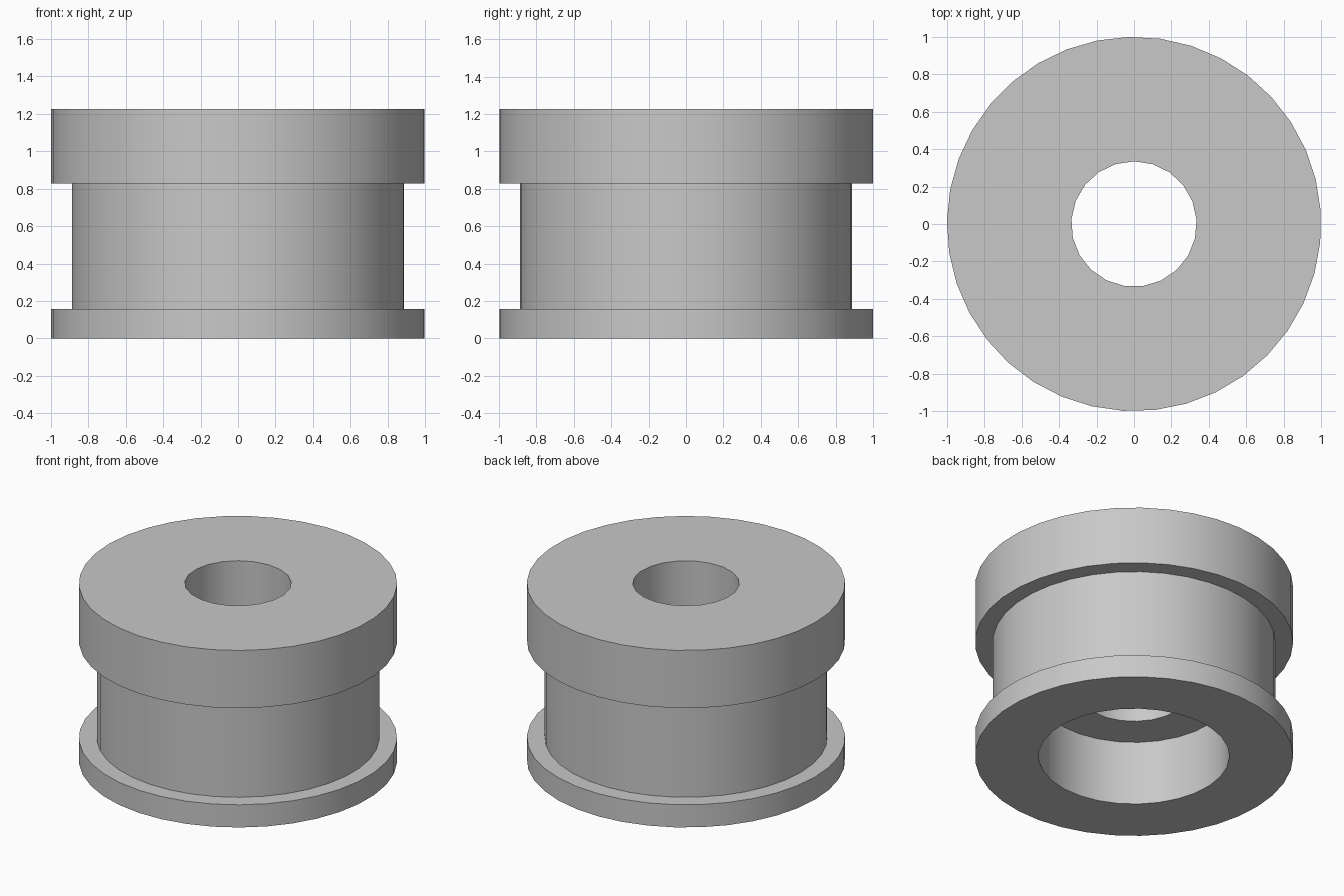
import bpy, bmesh, math
from mathutils import Vector

cube = bpy.data.objects.get("Cube")
if cube:
    bpy.data.objects.remove(cube, do_unlink=True)

grey = bpy.data.materials.new("plain_grey")
grey.use_nodes = True
colour = (0.58, 0.58, 0.58, 1)
grey.diffuse_color = colour
grey.node_tree.nodes["Principled BSDF"].inputs["Base Color"].default_value = colour


def ring(bm, radius, z, sides):
    """Closed loop of edges at one height."""
    start = math.radians(4)
    verts = []
    for i in range(sides):
        a = start + math.tau * i / sides
        verts.append(bm.verts.new((radius * math.cos(a), radius * math.sin(a), z)))
    return [bm.edges.new((verts[i - 1], verts[i])) for i in range(sides)]


# Turned section: radius, height, number of sides, running around the solid
HEIGHT, LIP, NECK, STEP = 1.227, 0.157, 0.827, 0.447
section = [
    (0.335, HEIGHT, 21), (1.0, HEIGHT, 37),      # top face
    (1.0, NECK, 37), (0.888, NECK, 37),          # upper flange
    (0.888, LIP, 37), (1.0, LIP, 37),            # waist and lower flange
    (1.0, 0, 37), (0.6, 0, 29),                  # bottom face
    (0.6, STEP, 29), (0.335, STEP, 21),          # counterbore and its ledge
]

bm = bmesh.new()
rings = [ring(bm, *point) for point in section]
for i, (radius, z, sides) in enumerate(section):
    j = (i + 1) % len(section)
    edges = rings[i] + rings[j]
    if section[j][1] == z:
        bmesh.ops.triangle_fill(bm, edges=edges, use_beauty=True, normal=Vector((0, 0, 1)))
    else:
        bmesh.ops.bridge_loops(bm, edges=edges)
bmesh.ops.recalc_face_normals(bm, faces=bm.faces[:])

mesh = bpy.data.meshes.new("flanged_bushing")
bm.to_mesh(mesh)
bm.free()
mesh.materials.append(grey)
bushing = bpy.data.objects.new("flanged_bushing", mesh)
bpy.context.collection.objects.link(bushing)

# Smooth round walls, crisp rims
bpy.ops.object.select_all(action="DESELECT")
bushing.select_set(True)
bpy.context.view_layer.objects.active = bushing
bpy.ops.object.shade_smooth_by_angle(angle=math.radians(30))
